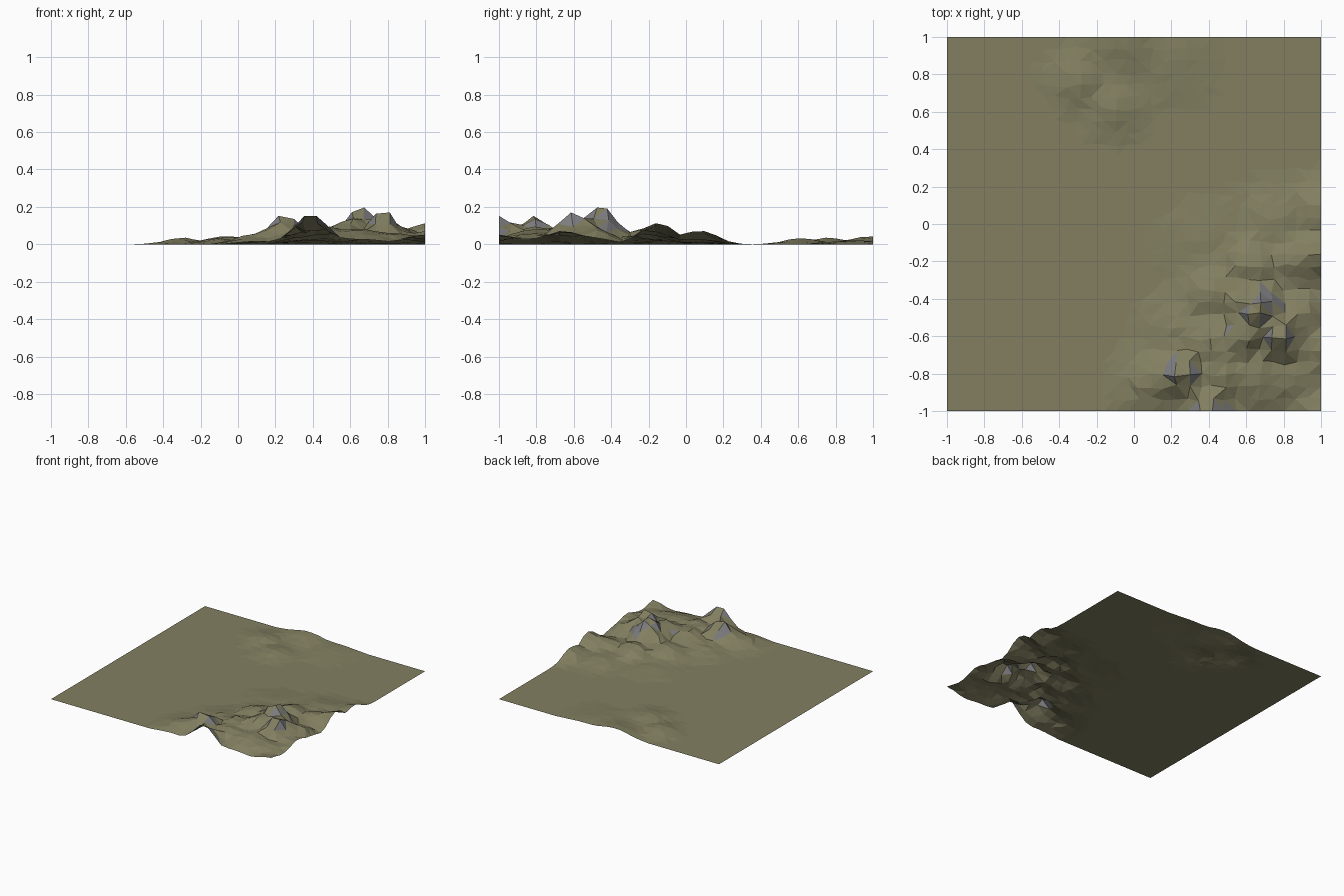
import bpy, bmesh, math, random

random.seed(4)
N = 31  # cells per side

# Hills: x, y, height, radius
HILLS = [
    (0.66, -0.46, 0.205, 0.14), (0.78, -0.60, 0.175, 0.12),   # main peaks
    (0.60, -0.61, 0.14, 0.12), (0.44, -0.64, 0.10, 0.14),     # ridge
    (0.88, -0.50, 0.10, 0.12),
    (0.39, -1.00, 0.155, 0.13), (0.25, -0.81, 0.15, 0.12),    # front peaks
    (0.10, -0.84, 0.06, 0.14), (0.46, -0.80, 0.10, 0.14),
    (0.65, -0.80, 0.085, 0.19), (0.85, -0.80, 0.06, 0.16),
    (1.00, -0.15, 0.115, 0.13), (1.00, 0.08, 0.075, 0.12),    # right edge
    (1.00, -0.65, 0.07, 0.15), (1.00, -1.00, 0.05, 0.15),
    (0.84, -0.20, 0.075, 0.14), (0.63, -0.22, 0.09, 0.13),    # foothills
    (0.44, -0.38, 0.08, 0.15), (0.28, -0.58, 0.05, 0.17),
    (0.75, 0.00, 0.04, 0.16), (0.40, -0.12, 0.02, 0.20),
    (-0.30, 0.77, 0.037, 0.12), (-0.10, 0.62, 0.033, 0.13),   # low rear mounds
    (-0.05, 1.00, 0.045, 0.17), (0.20, 0.90, 0.020, 0.20),
]


def height(x, y):
    total = 0.0
    for hx, hy, h, r in HILLS:
        d2 = ((x - hx) ** 2 + (y - hy) ** 2) / (r * r)
        total += (h * math.exp(-d2)) ** 4
    return total ** 0.25


def material(name, color):
    m = bpy.data.materials.new(name)
    m.diffuse_color = color
    return m


# Ground grid with small random roughness on the slopes
bm = bmesh.new()
bmesh.ops.create_grid(bm, x_segments=N, y_segments=N, size=1)
for v in bm.verts:
    z = height(v.co.x, v.co.y)
    v.co.z = 0 if z < 0.003 else min(0.215, z * random.uniform(0.93, 1.06))
    if max(abs(v.co.x), abs(v.co.y)) < 0.99:
        v.co.x += random.uniform(-0.012, 0.012)
        v.co.y += random.uniform(-0.012, 0.012)
bmesh.ops.triangulate(bm, faces=bm.faces[:], quad_method='SHORT_EDGE')
bm.normal_update()

# Steep faces become rock, the rest grass
for f in bm.faces:
    f.smooth = False
    f.material_index = 1 if f.normal.z < 0.71 else 0

mesh = bpy.data.meshes.new("terrain")
bm.to_mesh(mesh)
bm.free()
mesh.materials.append(material("dry_grass", (0.223, 0.212, 0.118, 1)))
mesh.materials.append(material("rock", (0.21, 0.21, 0.22, 1)))
bpy.context.collection.objects.link(bpy.data.objects.new("terrain", mesh))
